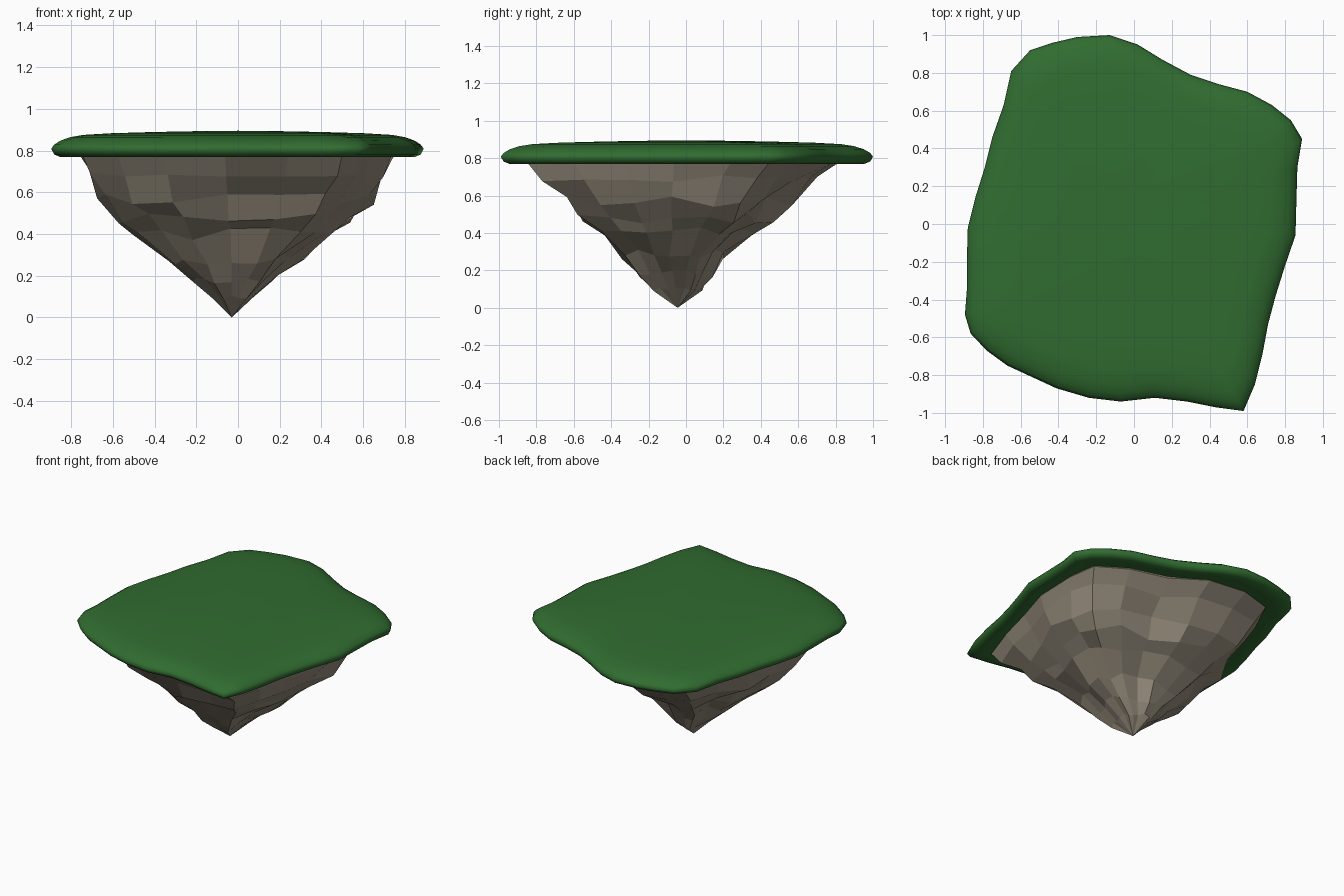
import bpy, bmesh, random
from mathutils import Vector

if "Cube" in bpy.data.objects:
    bpy.data.objects.remove(bpy.data.objects["Cube"])

random.seed(4)

# Island outline seen from above, counter-clockwise
OUTLINE = [
    (.89, .45), (.83, .55), (.73, .63), (.60, .70), (.45, .74), (.30, .79), (.15, .87), (.02, .95),
    (-.13, 1.0), (-.30, .99), (-.43, .96), (-.55, .92), (-.65, .81), (-.69, .63), (-.75, .46), (-.79, .30),
    (-.84, .14), (-.88, -.02), (-.885, -.20), (-.885, -.35), (-.895, -.48), (-.865, -.58), (-.78, -.67),
    (-.67, -.75), (-.54, -.81), (-.41, -.87), (-.24, -.92), (-.07, -.94), (.11, -.92), (.28, -.94),
    (.43, -.97), (.58, -.99), (.64, -.85), (.68, -.69), (.71, -.53), (.75, -.38), (.80, -.22),
    (.855, -.06), (.86, .13), (.865, .30)]


def material(name, color):
    m = bpy.data.materials.new(name)
    m.diffuse_color = color
    m.use_nodes = True
    m.node_tree.nodes["Principled BSDF"].inputs["Base Color"].default_value = m.diffuse_color
    return m


def stack(name, rings, bottom, top, mat):
    """Skin a list of vertex rings (bottom to top), closed by two end points."""
    bm = bmesh.new()
    rows = [[bm.verts.new(p) for p in ring] for ring in rings]
    n = len(rows[0])
    lo, hi = bm.verts.new(bottom), bm.verts.new(top)
    for i in range(n):
        j = (i + 1) % n
        bm.faces.new((lo, rows[0][j], rows[0][i]))
        bm.faces.new((rows[-1][i], rows[-1][j], hi))
        for a, b in zip(rows, rows[1:]):
            bm.faces.new((a[i], a[j], b[j], b[i]))
    bmesh.ops.recalc_face_normals(bm, faces=bm.faces[:])
    me = bpy.data.meshes.new(name)
    bm.to_mesh(me)
    bm.free()
    ob = bpy.data.objects.new(name, me)
    bpy.context.collection.objects.link(ob)
    me.materials.append(mat)
    return ob


# Grass cap: rounded lip, gently domed top
cap_rows = [(.79, .78), (.775, .90), (.77, .955), (.782, .985), (.808, 1.0), (.828, .985), (.848, .95),
            (.864, .90), (.875, .83), (.883, .68), (.889, .45), (.893, .22)]
cap = stack("grass_cap",
            [[(x * s, y * s, z) for x, y in OUTLINE] for z, s in cap_rows],
            (0, 0, .80), (0, 0, .895), material("grass", (.03, .15, .03, 1)))
cap.data.shade_smooth()

# Rock underside: jagged rings shrinking to a point; (z, x scale, y scale, y shift, jitter)
rock_rows = [(.10, .11, .13, -.045, .012), (.18, .22, .20, -.06, .02), (.28, .35, .28, -.07, .03),
             (.40, .53, .42, -.045, .035), (.48, .62, .52, -.045, .03), (.57, .74, .62, -.04, .03),
             (.69, .81, .74, -.025, .02), (.775, .86, .84, -.015, .005), (.80, .84, .82, -.015, 0)]
profile = OUTLINE[1::2]
rings = []
for z, sx, sy, dy, jit in rock_rows:
    ring = []
    for x, y in profile:
        k = 1 + random.uniform(-1, 1) * jit / max(sx, .2)
        shift = -.03 * (1 - min(z / .4, 1))
        ring.append((x * sx * k + shift, y * sy * k + dy, z + random.uniform(-1, 1) * jit))
    rings.append(ring)
stack("rock_underside", rings, (-.03, -.045, 0), (0, 0, .81),
      material("rock", (.30, .26, .20, 1)))
